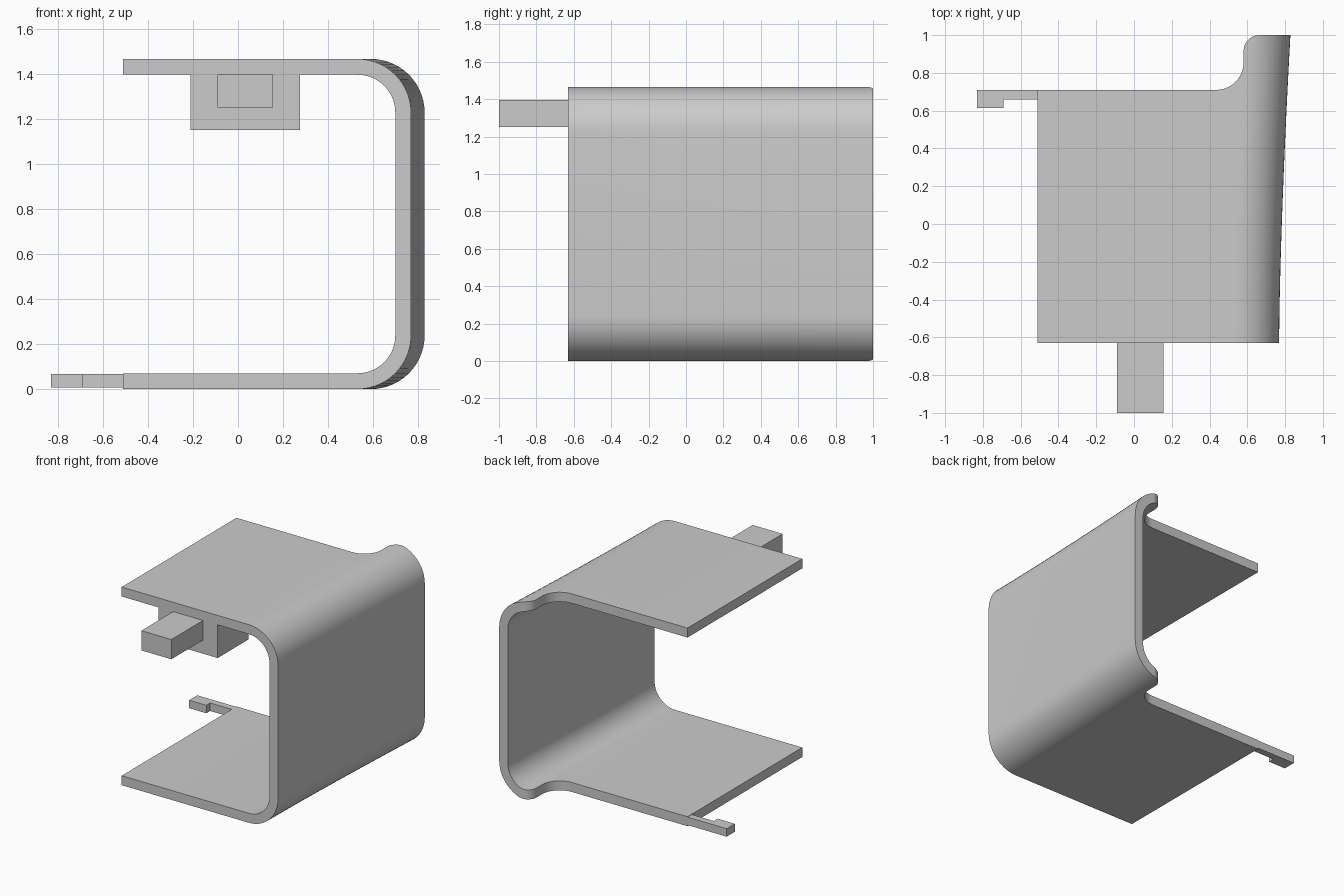
import bpy
import bmesh
from math import sin, cos, pi

cube = bpy.data.objects.get("Cube")
if cube:
    bpy.data.objects.remove(cube)

grey = bpy.data.materials.new("plain grey")
grey.use_nodes = True
colour = (0.6, 0.6, 0.6, 1)
grey.diffuse_color = colour
grey.node_tree.nodes["Principled BSDF"].inputs["Base Color"].default_value = colour


def loft(name, rings):
    """Join closed rings of points into a capped solid."""
    bm = bmesh.new()
    loops = [[bm.verts.new(p) for p in ring] for ring in rings]
    for a, b in zip(loops, loops[1:]):
        for i in range(len(a)):
            j = (i + 1) % len(a)
            bm.faces.new((a[i], a[j], b[j], b[i]))
    bm.faces.new(loops[0])
    bm.faces.new(loops[-1])
    bmesh.ops.recalc_face_normals(bm, faces=bm.faces)
    mesh = bpy.data.meshes.new(name)
    bm.to_mesh(mesh)
    bm.free()
    mesh.materials.append(grey)
    obj = bpy.data.objects.new(name, mesh)
    bpy.context.collection.objects.link(obj)
    return obj


def prism(name, outline, z0, z1):
    return loft(name, [[(x, y, z) for x, y in outline] for z in (z0, z1)])


def box(name, x0, x1, y0, y1, z0, z1):
    return prism(name, [(x0, y0), (x1, y0), (x1, y1), (x0, y1)], z0, z1)


def arc(cx, cy, r, start, end, steps=14):
    angles = [start + (end - start) * i / steps for i in range(steps + 1)]
    return [(cx + r * cos(a), cy + r * sin(a)) for a in angles]


# C-shaped shell whose side wall leans outward towards the back
left, front, back, height = -0.51, -0.63, 1.0, 1.465
corner_x, outer_r, inner_r = 0.53, 0.238, 0.168
low, high = outer_r, height - outer_r


def c_path(r):
    bends = arc(corner_x, low, r, -pi / 2, 0) + arc(corner_x, high, r, 0, pi / 2)
    return [(left, low - r)] + bends + [(left, high + r)]


section = c_path(outer_r) + c_path(inner_r)[::-1]
rings = []
for i in range(9):
    t = i / 8
    lean = 0.06 * t ** 1.5
    y = front + (back - front) * t
    rings.append([(x + (lean if x > left else 0), y, z) for x, z in section])
shell = loft("shell", rings)

# Cutter that shortens both plates and leaves a rounded lip on the wall
notch = [(-1, 0.71)] + arc(0.435, 0.855, 0.145, -pi / 2, 0)
notch += arc(0.665, 0.915, 0.085, pi, pi / 2) + [(0.665, 1.2), (-1, 1.2)]
cutter = prism("notch_cutter", notch, -0.5, 2)
cutter.hide_render = True
mod = shell.modifiers.new("notch", "BOOLEAN")
mod.operation = "DIFFERENCE"
mod.solver = "EXACT"
mod.object = cutter
bpy.context.view_layer.objects.active = shell
for obj in bpy.context.selected_objects:
    obj.select_set(False)
shell.select_set(True)
bpy.ops.object.modifier_apply(modifier=mod.name)
bpy.data.objects.remove(cutter)
bpy.ops.object.shade_smooth_by_angle(angle=pi / 6)

# Block and pin under the top plate
box("mounting_block", -0.21, 0.275, front, -0.27, 1.15, 1.396)
box("pin", -0.09, 0.155, -1, front, 1.25, 1.396)

# Hook at the rear of the bottom plate
hook = [(left, 0.66), (left, 0.71), (-0.83, 0.71), (-0.83, 0.615), (-0.69, 0.615), (-0.69, 0.66)]
prism("hook", hook, 0.008, 0.067)
